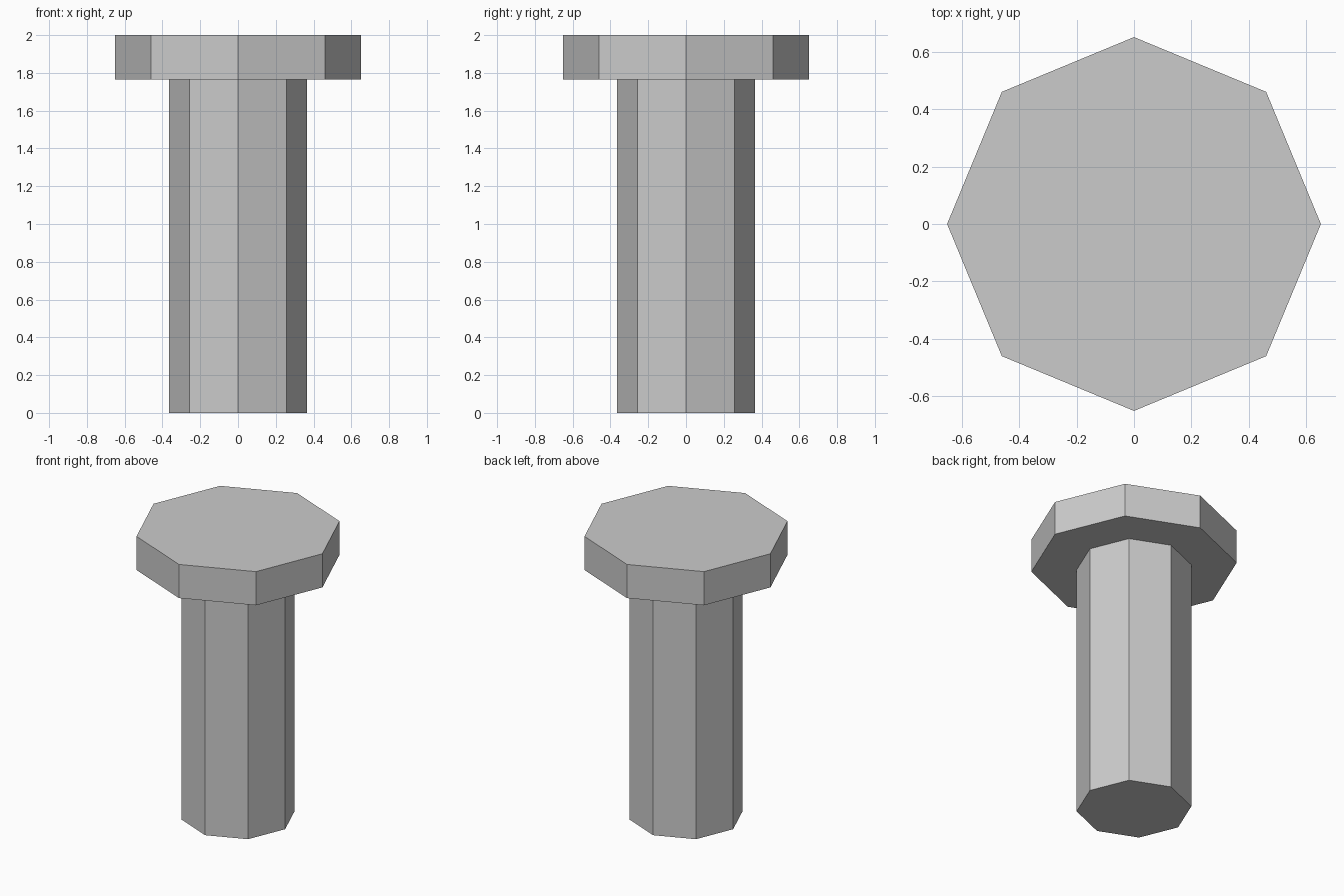
import bpy

if "Cube" in bpy.data.objects:
    bpy.data.objects.remove(bpy.data.objects["Cube"])


def octagon_prism(name, radius, z0, z1):
    # Eight-sided flat-shaded prism with corners on the x and y axes
    bpy.ops.mesh.primitive_cylinder_add(
        vertices=8, radius=radius, depth=z1 - z0, location=(0, 0, (z0 + z1) / 2))
    obj = bpy.context.object
    obj.name = name
    return obj


# Long shaft standing on the ground
octagon_prism("shaft", 0.364, 0.0, 1.765)

# Wide flat head on top
octagon_prism("head", 0.652, 1.765, 2.0)
